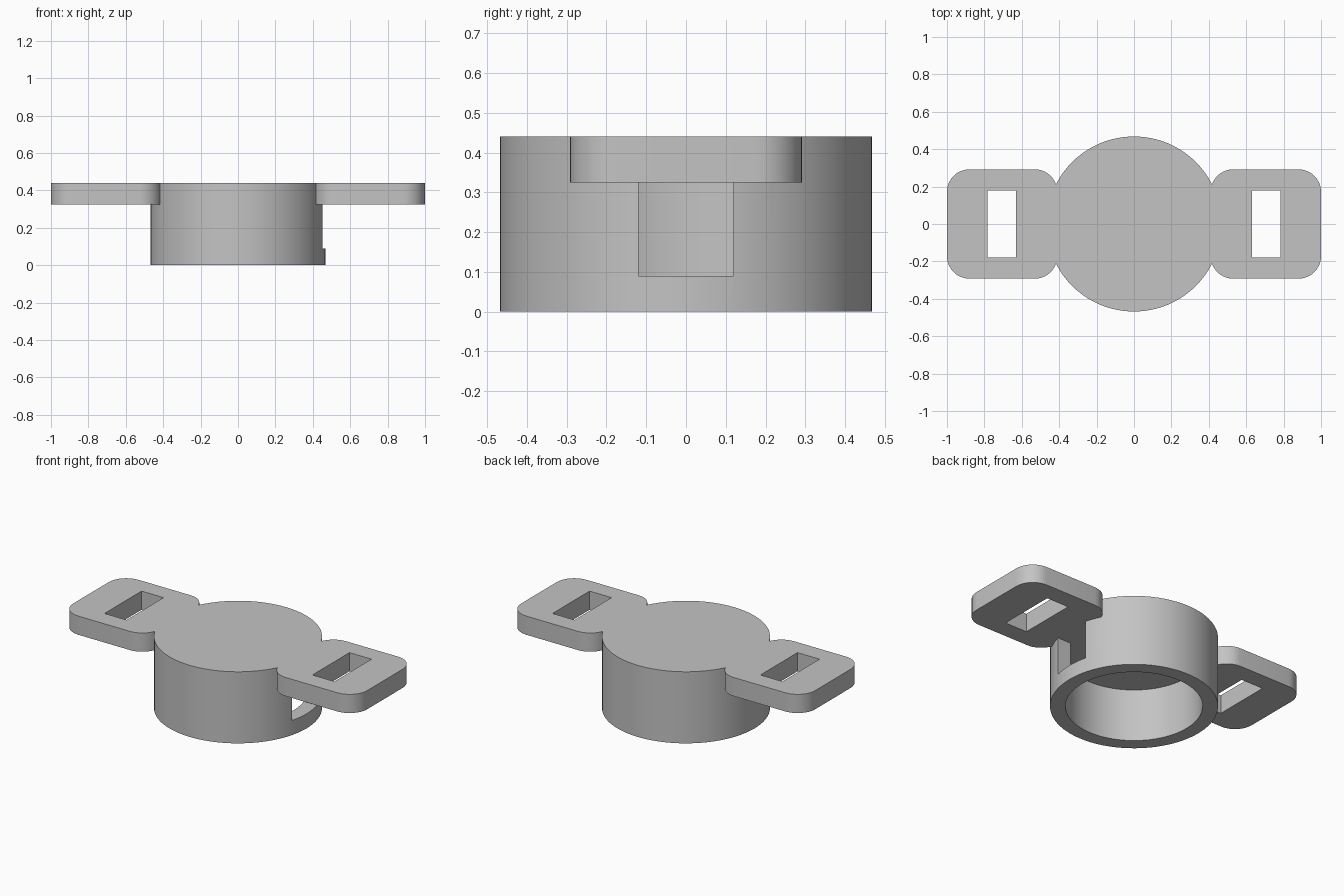
import bpy, bmesh
from math import sin, cos, pi, radians

cube = bpy.data.objects.get("Cube")
if cube:
    bpy.data.objects.remove(cube, do_unlink=True)

HEIGHT, LEDGE = 0.44, 0.325      # overall height, underside of lugs and cap
OUTER, INNER = 0.468, 0.382      # cup radii

grey = bpy.data.materials.new("plain grey")
grey.use_nodes = True
colour = (0.55, 0.55, 0.55, 1)
grey.diffuse_color = colour
grey.node_tree.nodes["Principled BSDF"].inputs["Base Color"].default_value = colour


def prism(name, outline, z0, z1):
    """Extrude a flat outline between two heights."""
    bm = bmesh.new()
    base = bm.faces.new([bm.verts.new((x, y, z0)) for x, y in outline])
    top = bmesh.ops.extrude_face_region(bm, geom=[base])["geom"]
    moved = [v for v in top if isinstance(v, bmesh.types.BMVert)]
    bmesh.ops.translate(bm, verts=moved, vec=(0, 0, z1 - z0))
    bmesh.ops.recalc_face_normals(bm, faces=bm.faces)
    mesh = bpy.data.meshes.new(name)
    bm.to_mesh(mesh)
    bm.free()
    mesh.materials.append(grey)
    obj = bpy.data.objects.new(name, mesh)
    bpy.context.collection.objects.link(obj)
    return obj


def circle(r, n=96):
    return [(r * cos(2 * pi * i / n), r * sin(2 * pi * i / n)) for i in range(n)]


def rectangle(x0, x1, half_y):
    return [(x0, -half_y), (x1, -half_y), (x1, half_y), (x0, half_y)]


def rounded_rectangle(x0, x1, half_y, r, n=10):
    corners = [(x1 - r, half_y - r), (x0 + r, half_y - r),
               (x0 + r, r - half_y), (x1 - r, r - half_y)]
    return [(cx + r * cos(pi / 2 * (k + i / n)), cy + r * sin(pi / 2 * (k + i / n)))
            for k, (cx, cy) in enumerate(corners) for i in range(n + 1)]


def combine(target, tool, operation):
    """Apply a boolean and discard the tool."""
    tool.hide_render = True
    mod = target.modifiers.new(operation, "BOOLEAN")
    mod.operation, mod.solver, mod.object = operation, "EXACT", tool
    bpy.context.view_layer.objects.active = target
    bpy.ops.object.modifier_apply(modifier=mod.name)
    bpy.data.objects.remove(tool, do_unlink=True)


# Round cup, open underneath, with a window in its left wall
cup = prism("cup_with_strap_lugs", circle(OUTER), 0, HEIGHT)
combine(cup, prism("bore", circle(INNER), -0.1, LEDGE), "DIFFERENCE")
combine(cup, prism("window", rectangle(0.2, 0.6, 0.12), 0.09, LEDGE), "DIFFERENCE")

# Rounded lugs on both sides, each with a strap slot
for side in (1, -1):
    lug = [(side * x, y) for x, y in rounded_rectangle(0.41, 1.0, 0.292, 0.12)]
    slot = [(side * x, y) for x, y in rectangle(0.632, 0.782, 0.18)]
    combine(cup, prism("lug", lug, LEDGE, HEIGHT), "UNION")
    combine(cup, prism("slot", slot, LEDGE - 0.1, HEIGHT + 0.1), "DIFFERENCE")

# Smooth curved walls, crisp rims
bpy.ops.object.select_all(action="DESELECT")
cup.select_set(True)
bpy.context.view_layer.objects.active = cup
bpy.ops.object.shade_smooth_by_angle(angle=radians(30))
